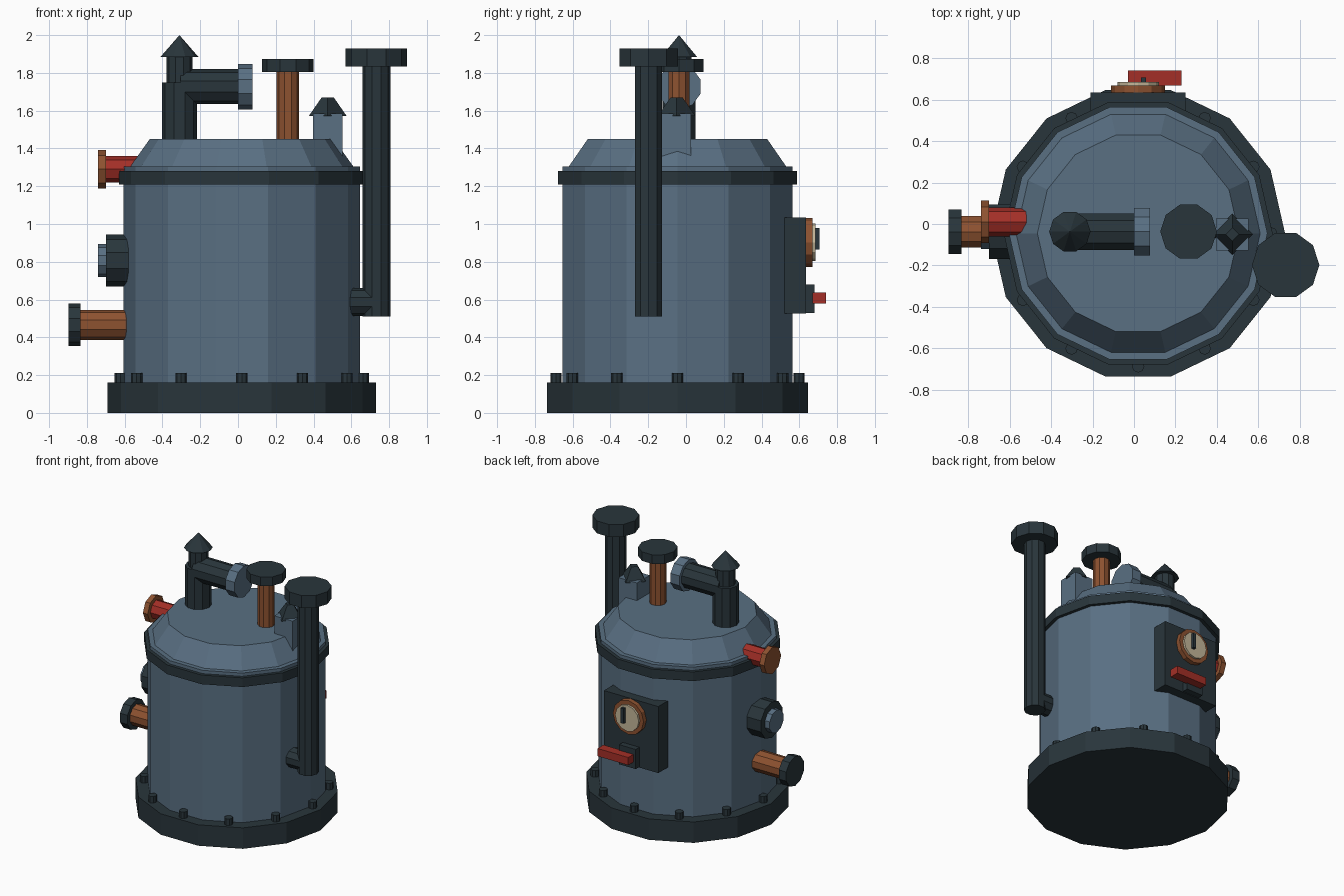
import bpy, bmesh, math
from mathutils import Matrix

if "Cube" in bpy.data.objects:
    bpy.data.objects.remove(bpy.data.objects["Cube"])


def material(name, r, g, b):
    m = bpy.data.materials.new(name)
    m.diffuse_color = (r, g, b, 1)
    m.use_nodes = True
    m.node_tree.nodes["Principled BSDF"].inputs["Base Color"].default_value = m.diffuse_color
    return m


BLUE = material("blue_steel", 0.10, 0.16, 0.225)
DARK = material("dark_iron", 0.022, 0.036, 0.044)
COPPER = material("copper", 0.27, 0.085, 0.03)
RED = material("red_paint", 0.37, 0.028, 0.02)
CREAM = material("cream_dial", 0.55, 0.47, 0.32)

# Rotations that lay a lathe's long axis along x, y or z
AXES = {
    "x": Matrix(((0, 0, 1), (0, -1, 0), (1, 0, 0))),
    "y": Matrix(((1, 0, 0), (0, 0, 1), (0, -1, 0))),
    "z": Matrix.Identity(3),
}


def finish(name, bm, mat):
    bmesh.ops.recalc_face_normals(bm, faces=bm.faces)
    me = bpy.data.meshes.new(name)
    bm.to_mesh(me)
    bm.free()
    me.materials.append(mat)
    ob = bpy.data.objects.new(name, me)
    bpy.context.collection.objects.link(ob)
    return ob


def lathe(name, profile, sides, loc, mat, axis="z"):
    """Revolve (radius, height) points into a closed faceted solid."""
    bm = bmesh.new()
    rings = []
    for r, h in profile:
        count = sides if r > 0 else 1
        rings.append([bm.verts.new((r * math.cos(2 * math.pi * k / sides),
                                    r * math.sin(2 * math.pi * k / sides), h))
                      for k in range(count)])
    for a, b in zip(rings, rings[1:]):
        for k in range(sides):
            j = (k + 1) % sides
            if len(b) == 1:
                bm.faces.new((a[k], a[j], b[0]))
            else:
                bm.faces.new((a[k], a[j], b[j], b[k]))
    for ring in (rings[0], rings[-1]):
        if len(ring) > 1:
            bm.faces.new(ring)
    bm.transform(Matrix.Translation(loc) @ AXES[axis].to_4x4())
    return finish(name, bm, mat)


def rod(name, r, lo, hi, sides, loc, mat, axis="z"):
    return lathe(name, [(r, lo), (r, hi)], sides, loc, mat, axis)


def box(name, lo, hi, mat):
    bm = bmesh.new()
    bmesh.ops.create_cube(bm, size=1)
    for v in bm.verts:
        v.co = [(a + b) / 2 + c * (b - a) for a, b, c in zip(lo, hi, v.co)]
    return finish(name, bm, mat)


# Tank
CX, CY = 0.02, -0.045
C = (CX, CY, 0)
rod("base_plinth", 0.71, 0, 0.16, 14, C, DARK)
rod("tank_body", 0.625, 0.15, 1.22, 14, C, BLUE)
rod("rim_band", 0.65, 1.21, 1.28, 14, C, DARK)
lathe("domed_lid", [(0.625, 1.27), (0.625, 1.305), (0.59, 1.305), (0.487, 1.45)], 14, C, BLUE)

# Base bolts
for i in range(12):
    a = math.radians(30 * i)
    rod(f"base_bolt_{i + 1}", 0.03, 0.15, 0.21, 8,
        (CX + 0.643 * math.cos(a), CY + 0.643 * math.sin(a), 0), DARK)

# Tall side exhaust pipe
P = (0.733, -0.198, 0)
rod("exhaust_pipe", 0.075, 0.51, 1.85, 10, P, DARK)
rod("exhaust_cap", 0.163, 1.835, 1.93, 10, P, DARK)
rod("exhaust_inlet", 0.075, 0.59, 0.733, 10, (0, -0.198, 0.587), DARK, "x")

# Elbow vent on the lid
V = (-0.31, -0.037, 0)
rod("vent_riser", 0.093, 1.40, 1.75, 10, V, DARK)
rod("vent_stack", 0.069, 1.70, 1.90, 10, V, DARK)
lathe("vent_cone", [(0.10, 1.885), (0, 2.0)], 10, V, DARK)
rod("vent_arm", 0.093, -0.305, 0.03, 10, (0, -0.037, 1.727), DARK, "x")
rod("vent_flange", 0.12, 0, 0.077, 10, (0, -0.037, 1.727), BLUE, "x")

# Copper lid pipe
L = (0.264, -0.037, 0)
rod("copper_stack", 0.059, 1.42, 1.82, 10, L, COPPER)
rod("copper_stack_cap", 0.137, 1.804, 1.873, 10, L, DARK)

# Small square vent with a pointed roof
box("vent_box", (0.397, -0.128, 1.34), (0.553, 0.027, 1.585), BLUE)
lathe("vent_box_roof", [(0.10, 1.572), (0.032, 1.67)], 4, (0.475, -0.05, 0), DARK)

# Left side ports
rod("upper_port_pipe", 0.07, -0.71, -0.50, 8, (0, 0.01, 1.29), RED, "x")
rod("upper_port_flange", 0.103, -0.74, -0.70, 8, (0, 0.01, 1.29), COPPER, "x")
rod("middle_port_ring", 0.138, -0.70, -0.58, 10, (0, -0.038, 0.806), DARK, "x")
rod("middle_port_plug", 0.087, -0.74, -0.69, 10, (0, -0.038, 0.806), BLUE, "x")
rod("lower_port_pipe", 0.08, -0.84, -0.57, 10, (0, -0.038, 0.466), COPPER, "x")
rod("lower_port_flange", 0.113, -0.897, -0.834, 10, (0, -0.038, 0.466), DARK, "x")

# Rear control panel
box("control_panel", (-0.21, 0.52, 0.525), (0.25, 0.635, 1.034), DARK)
G = (0.02, 0, 0.903)
rod("gauge_rim", 0.13, 0.62, 0.67, 12, G, COPPER, "y")
rod("gauge_dial", 0.10, 0.66, 0.686, 12, G, CREAM, "y")
box("gauge_needle", (0.033, 0.68, 0.865), (0.057, 0.708, 0.98), DARK)
box("lever_block", (-0.05, 0.62, 0.53), (0.09, 0.68, 0.68), DARK)
box("lever_handle", (-0.03, 0.67, 0.578), (0.23, 0.742, 0.637), RED)
